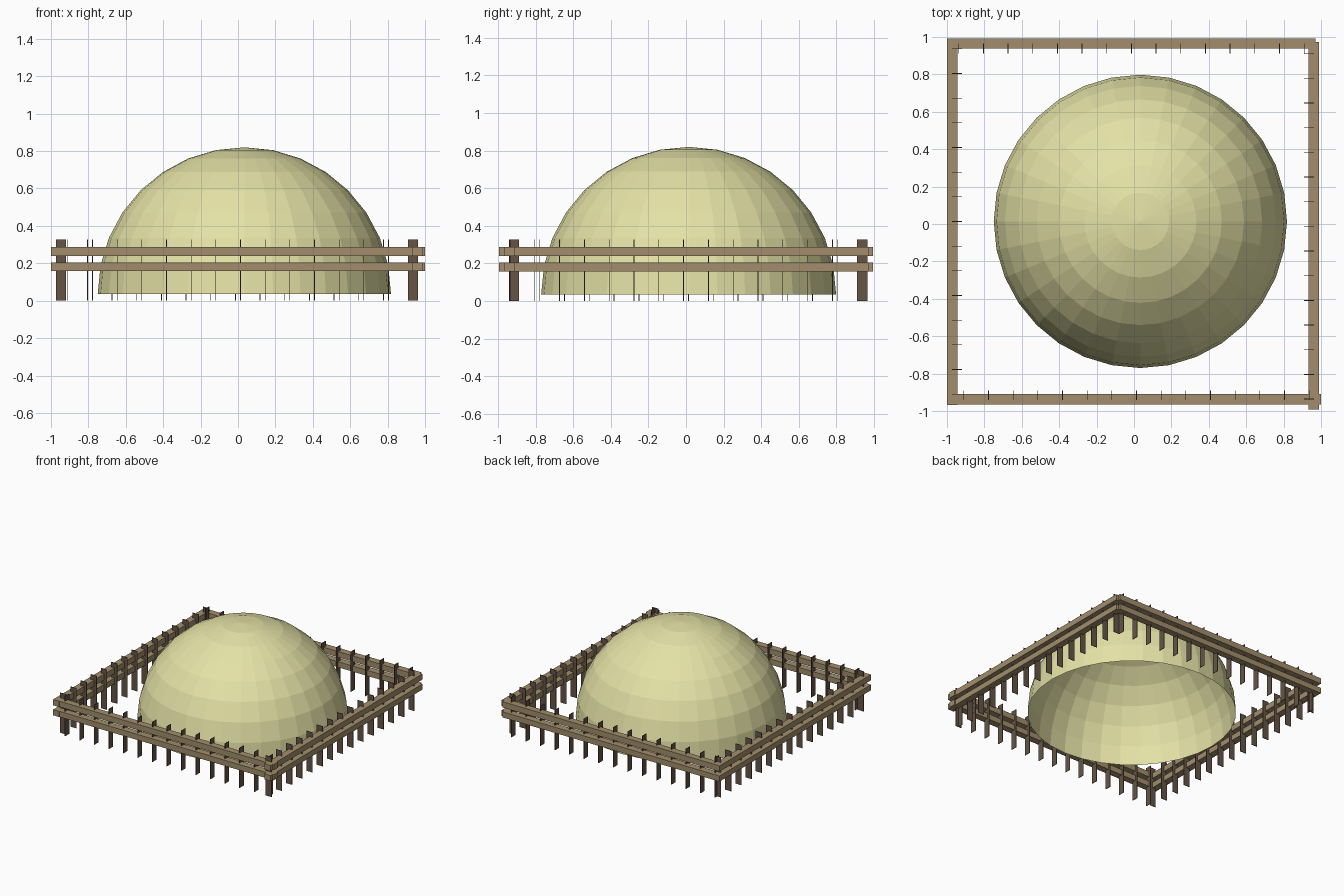
import bpy, bmesh

if "Cube" in bpy.data.objects:
    bpy.data.objects.remove(bpy.data.objects["Cube"])

def material(name, rgb):
    m = bpy.data.materials.new(name)
    m.diffuse_color = (*rgb, 1)
    m.use_nodes = True
    m.node_tree.nodes["Principled BSDF"].inputs["Base Color"].default_value = m.diffuse_color
    return m

STRAW = material("pale_yellow", (0.78, 0.76, 0.38))
WOOD = material("light_wood", (0.36, 0.27, 0.15))
DARK = material("dark_wood", (0.13, 0.09, 0.06))

def finish(bm, name, mat):
    me = bpy.data.meshes.new(name)
    bm.to_mesh(me)
    bm.free()
    me.materials.append(mat)
    ob = bpy.data.objects.new(name, me)
    bpy.context.collection.objects.link(ob)
    return ob

def add_box(bm, x, y, z):
    verts = bmesh.ops.create_cube(bm, size=1)["verts"]
    for v in verts:
        v.co = [(a + b) / 2 + c * (b - a) for c, (a, b) in zip(v.co, (x, y, z))]

# Open hemispherical dome
bm = bmesh.new()
bmesh.ops.create_uvsphere(bm, u_segments=32, v_segments=16, radius=0.784)
low = [v for v in bm.verts if v.co.z < -0.01]
bmesh.ops.delete(bm, geom=low, context='VERTS')
bmesh.ops.translate(bm, vec=(0.034, 0.014, 0.036), verts=bm.verts)
finish(bm, "dome", STRAW)

# Fence sides: rail x span, rail y span, picket cross span, first picket position
SIDES = {
    "front": ((-1.0, 1.0), (-0.965, -0.909), (-0.942, -0.889), -0.910),
    "back": ((-1.0, 0.97), (0.937, 0.993), (0.912, 0.965), -0.937),
    "left": ((-1.0, -0.944), (-0.968, 0.99), (-0.974, -0.920), -0.910),
    "right": ((0.934, 0.99), (-0.993, 0.973), (0.908, 0.962), -0.936),
}
STEP, COUNT, THICK = 0.1319, 15, 0.002

for side, (rx, ry, cross, first) in SIDES.items():
    # Two horizontal rails
    for level, z in (("lower", (0.158, 0.204)), ("upper", (0.240, 0.287))):
        bm = bmesh.new()
        add_box(bm, rx, ry, z)
        finish(bm, f"{side}_{level}_rail", WOOD)
    # Row of thin pickets set edge-on behind the rails
    bm = bmesh.new()
    for i in range(COUNT):
        p = first + i * STEP
        along = (p - THICK, p + THICK)
        x, y = (along, cross) if side in ("front", "back") else (cross, along)
        add_box(bm, x, y, (0, 0.328))
    finish(bm, f"{side}_pickets", DARK)
